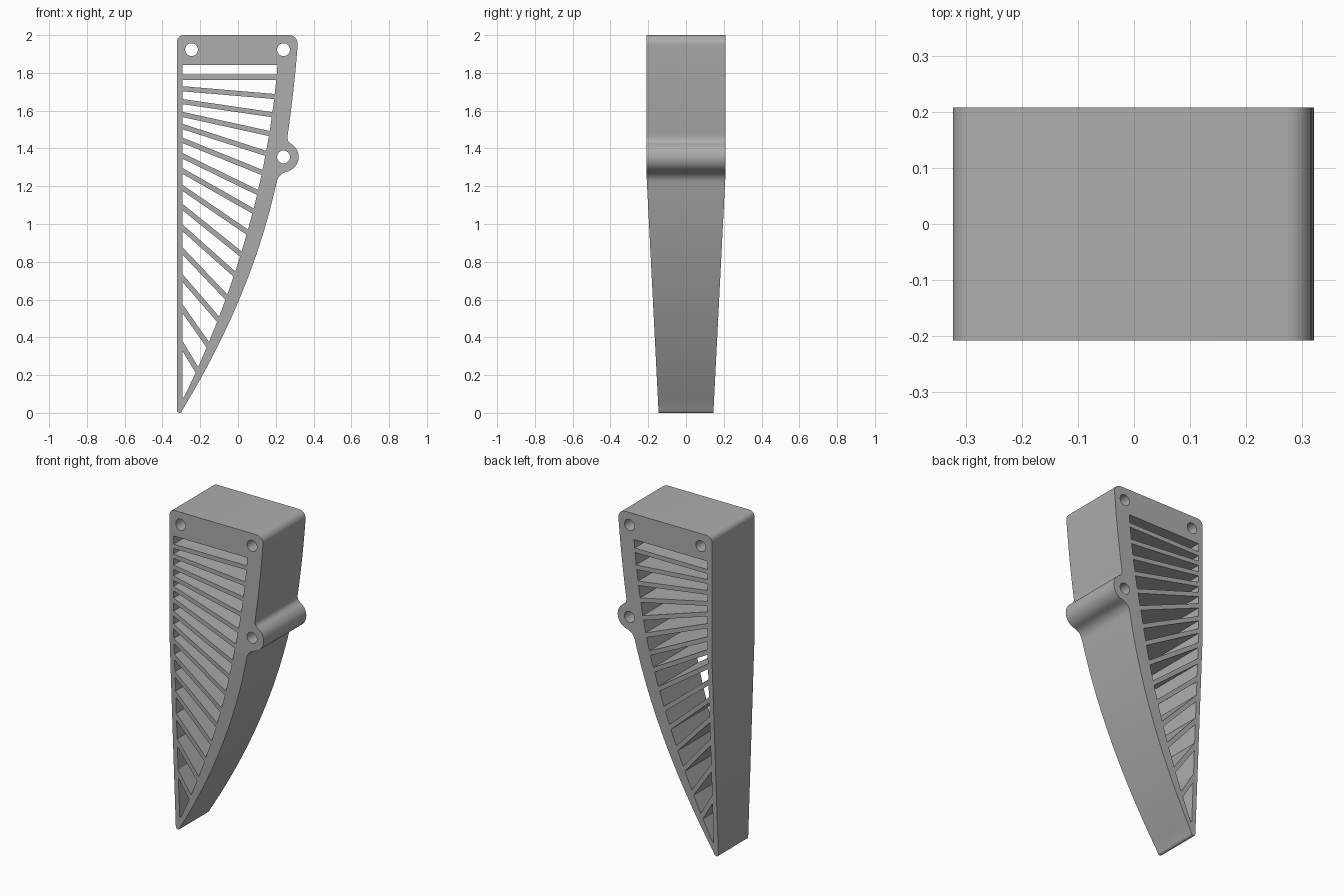
import bpy
import bmesh
from math import radians, sin, cos, hypot

if "Cube" in bpy.data.objects:
    bpy.data.objects.remove(bpy.data.objects["Cube"], do_unlink=True)

HALF_DEPTH, TIP_DEPTH, KINK = 0.208, 0.145, 1.24
SLOT_LEFT = -0.294
RIB = 0.027
BOSS = (0.241, 1.355)


def arc(cx, cz, r, a0, a1, n):
    return [(cx + r * cos(radians(a0 + (a1 - a0) * i / n)),
             cz + r * sin(radians(a0 + (a1 - a0) * i / n))) for i in range(n + 1)]


def parabola(p, q, r):
    """x as a quadratic function of z through three (x, z) points."""
    def x_at(z):
        total = 0
        for a, b, c in ((p, q, r), (q, p, r), (r, p, q)):
            total += a[0] * (z - b[1]) * (z - c[1]) / ((a[1] - b[1]) * (a[1] - c[1]))
        return total
    return x_at


def sample(x_at, z0, z1, n):
    return [(x_at(z0 + (z1 - z0) * i / n), z0 + (z1 - z0) * i / n) for i in range(n + 1)]


inner = parabola((-0.29, 0.074), (0.05, 0.96), (0.209, 1.84))
outer = parabola((-0.295, 0.015), (0.0, 0.585), (0.204, 1.22))
brow = parabola((0.262, 1.464), (0.300, 1.77), (0.316, 1.95))

# Outline, clockwise from the top left corner
outline = arc(-0.288, 1.965, 0.035, 180, 90, 6)
outline += arc(0.271, 1.955, 0.045, 90, 0, 8)
outline += sample(brow, 1.94, 1.475, 12)
outline += [(0.261, 1.458), (0.264, 1.443), (0.270, 1.433)]
outline += arc(*BOSS, 0.08, 62, -72, 18)
outline += [(0.249, 1.274), (0.232, 1.266), (0.217, 1.251), (0.209, 1.236)]
outline += sample(outer, 1.22, 0.02, 28)
outline += arc(-0.309, 0.014, 0.014, -30, -180, 6)

# Bolt holes
loops = [outline]
for x, z in ((-0.246, 1.923), (0.241, 1.923), BOSS):
    loops.append(arc(x, z, 0.034, 0, 345, 23))

# Fanned ribs: height of each rib centre at the left and at the right
ribs = [(1.79 - 0.013, 1.79 - 0.013), (1.716, 1.675), (1.648, 1.579), (1.58, 1.479),
        (1.516, 1.374), (1.443, 1.273), (1.361, 1.167), (1.281, 1.069), (1.191, 0.957),
        (1.09, 0.841), (0.98, 0.735), (0.857, 0.613), (0.714, 0.496), (0.552, 0.361),
        (0.355, 0.228)]


def rib_edges(zl, zr):
    """Upper and lower edge of a rib as (left height, slope)."""
    slope = (zr - zl) / (inner(zr) - SLOT_LEFT)
    off = RIB / 2 * hypot(1, slope)
    return (zl + off, slope), (zl - off, slope)


def meet_inner(edge):
    """Height at which a rib edge meets the curved spine."""
    lo, hi = 0.05, 1.9
    for _ in range(40):
        mid = (lo + hi) / 2
        if mid < edge[0] + edge[1] * (inner(mid) - SLOT_LEFT):
            lo = mid
        else:
            hi = mid
    return lo


# Slots between neighbouring ribs
top = (1.841, 0.0)
for rib in ribs:
    upper, lower = rib_edges(*rib)
    loops.append([(SLOT_LEFT, upper[0]), (SLOT_LEFT, top[0])]
                 + sample(inner, meet_inner(top), meet_inner(upper), 4))
    top = lower
loops.append([(SLOT_LEFT, 0.082), (SLOT_LEFT, top[0])]
             + sample(inner, meet_inner(top), 0.082, 5))

# Fill and extrude the profile
curve = bpy.data.curves.new("profile", "CURVE")
curve.dimensions = "2D"
curve.fill_mode = "BOTH"
curve.extrude = HALF_DEPTH
for pts in loops:
    spline = curve.splines.new("POLY")
    spline.points.add(len(pts) - 1)
    for point, (x, z) in zip(spline.points, pts):
        point.co = (x, z, 0, 1)
    spline.use_cyclic_u = True
helper = bpy.data.objects.new("profile", curve)
bpy.context.collection.objects.link(helper)
bpy.context.view_layer.update()
mesh = bpy.data.meshes.new_from_object(
    helper.evaluated_get(bpy.context.evaluated_depsgraph_get()))
bpy.data.objects.remove(helper, do_unlink=True)

# Stand it up and taper the depth towards the tip
bm = bmesh.new()
bm.from_mesh(mesh)
for v in bm.verts:
    v.co = (v.co.x, -v.co.z, v.co.y)
bmesh.ops.remove_doubles(bm, verts=bm.verts, dist=0.0003)
bmesh.ops.bisect_plane(bm, geom=bm.verts[:] + bm.edges[:] + bm.faces[:], dist=0.0001,
                       plane_co=(0, 0, KINK), plane_no=(0, 0, 1))
for v in bm.verts:
    t = min(max(v.co.z / KINK, 0), 1)
    depth = TIP_DEPTH + (HALF_DEPTH - TIP_DEPTH) * t
    v.co.y = depth if v.co.y > 0 else -depth
bmesh.ops.recalc_face_normals(bm, faces=bm.faces)
bm.to_mesh(mesh)
bm.free()

bracket = bpy.data.objects.new("ribbed_bracket", mesh)
mesh.name = "ribbed_bracket"
bpy.context.collection.objects.link(bracket)

# Single grey material
grey = bpy.data.materials.new("plain grey")
grey.use_nodes = True
colour = (0.42, 0.42, 0.42, 1)
grey.diffuse_color = colour
grey.node_tree.nodes["Principled BSDF"].inputs["Base Color"].default_value = colour
mesh.materials.clear()
mesh.materials.append(grey)

# Smooth curved walls, flat front and back
bpy.ops.object.select_all(action="DESELECT")
bracket.select_set(True)
bpy.context.view_layer.objects.active = bracket
bpy.ops.object.shade_smooth_by_angle(angle=radians(30))
for face in mesh.polygons:
    face.material_index = 0
    if abs(face.normal.y) > 0.9:
        face.use_smooth = False
